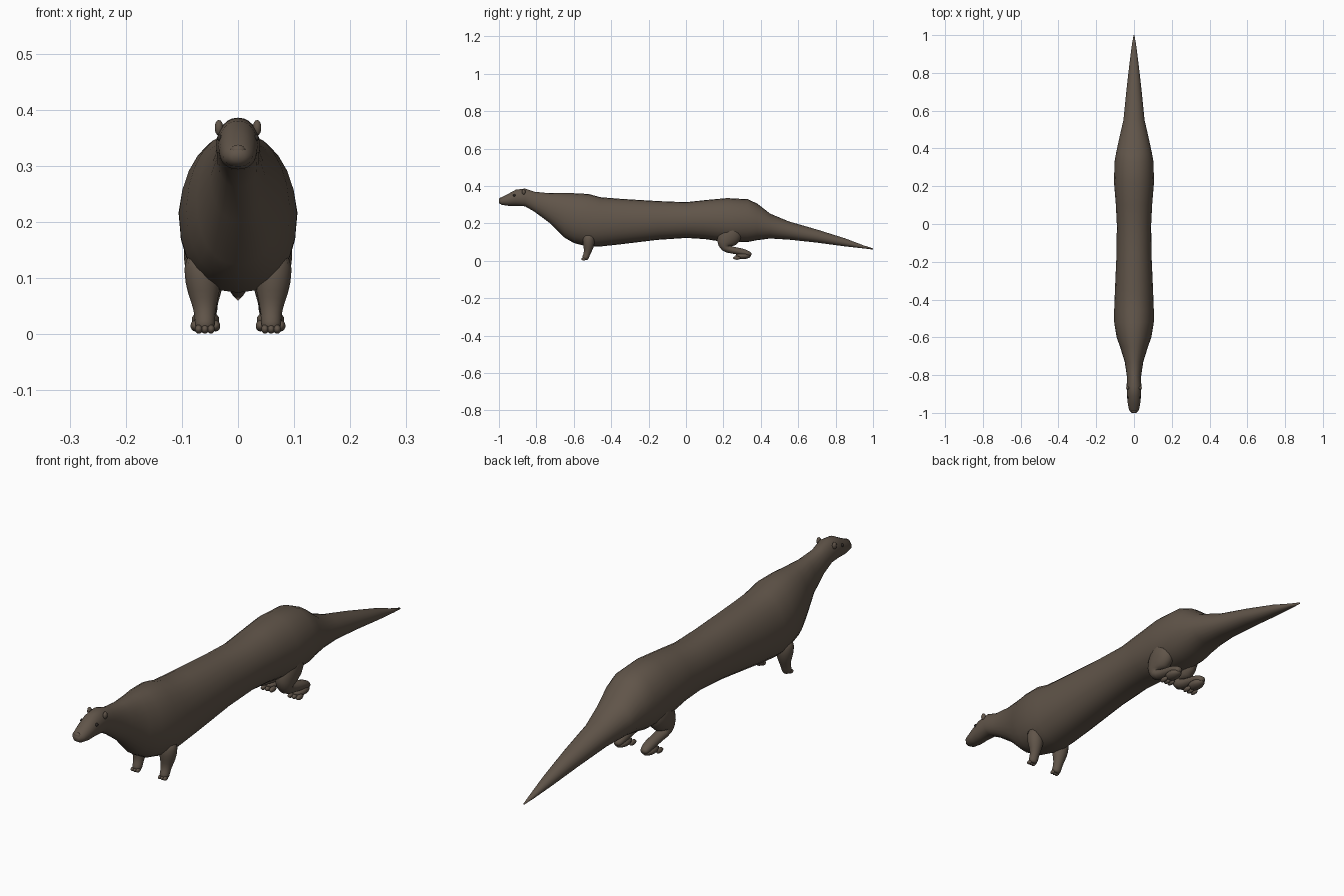
import bpy, bmesh, math
from mathutils import Vector

if "Cube" in bpy.data.objects:
    bpy.data.objects.remove(bpy.data.objects["Cube"])


def material(name, rgb):
    m = bpy.data.materials.new(name)
    m.diffuse_color = (*rgb, 1)
    m.use_nodes = True
    m.node_tree.nodes["Principled BSDF"].inputs["Base Color"].default_value = m.diffuse_color
    return m


FUR = material("brown fur", (0.118, 0.090, 0.067))
DARK = material("dark eye", (0.03, 0.024, 0.02))


def finish(bm, name, mat, mirror=False, subdiv=0):
    bmesh.ops.recalc_face_normals(bm, faces=bm.faces)
    for f in bm.faces:
        f.smooth = True
    me = bpy.data.meshes.new(name)
    bm.to_mesh(me)
    bm.free()
    me.materials.append(mat)
    ob = bpy.data.objects.new(name, me)
    bpy.context.collection.objects.link(ob)
    if mirror:
        ob.modifiers.new("mirror", 'MIRROR').use_mirror_merge = False
    if subdiv:
        s = ob.modifiers.new("smooth", 'SUBSURF')
        s.levels = s.render_levels = subdiv
    return ob


def skin(bm, rings):
    loops = [[bm.verts.new(p) for p in r] for r in rings]
    n = len(loops[0])
    for a, b in zip(loops, loops[1:]):
        for i in range(n):
            j = (i + 1) % n
            bm.faces.new((a[i], a[j], b[j], b[i]))
    bm.faces.new(loops[0])
    bm.faces.new(loops[-1][::-1])


def limb(bm, path, n=10):
    """Tube through (x, y, z, radius, width factor) stations."""
    pts = [Vector(p[:3]) for p in path]
    rings = []
    for i, p in enumerate(path):
        d = (pts[min(i + 1, len(pts) - 1)] - pts[max(i - 1, 0)]).normalized()
        u = Vector((1, 0, 0))
        u = (u - d * u.dot(d)).normalized()
        v = d.cross(u)
        rings.append([pts[i] + u * math.cos(2 * math.pi * k / n) * p[3] * p[4]
                      + v * math.sin(2 * math.pi * k / n) * p[3] for k in range(n)])
    skin(bm, rings)


def blob(bm, loc, size):
    r = bmesh.ops.create_uvsphere(bm, u_segments=10, v_segments=7, radius=1)
    for v in r["verts"]:
        v.co = Vector([c * s + l for c, s, l in zip(v.co, size, loc)])


# Body: head, neck, trunk and tail as one loft (y, top z, bottom z, half width)
STATIONS = [
    (-1.0, .328, .308, .012), (-.985, .340, .299, .026), (-.95, .358, .294, .033),
    (-.91, .380, .294, .036), (-.86, .386, .291, .039), (-.81, .369, .262, .037),
    (-.73, .361, .203, .049), (-.65, .361, .124, .074), (-.60, .361, .095, .092),
    (-.52, .357, .074, .105), (-.46, .340, .076, .105), (-.35, .331, .088, .101),
    (-.15, .319, .112, .092), (.0, .313, .122, .091), (.10, .324, .116, .096),
    (.22, .335, .098, .106), (.33, .329, .100, .103), (.38, .306, .110, .094),
    (.45, .252, .119, .079), (.55, .210, .113, .056), (.70, .167, .097, .041),
    (.85, .120, .077, .024), (.95, .082, .066, .011), (1.0, .066, .060, .002)]


def body_ring(y, top, bot, hw, n=24):
    mid, h = (top + bot) / 2, (top - bot) / 2
    e = 0.9
    out = []
    for k in range(n):
        a = 2 * math.pi * k / n
        c, s = math.cos(a), math.sin(a)
        x = math.copysign(abs(c) ** e, c) * hw
        if s > 0:
            x *= 1 - 0.10 * s          # slightly narrower back
        out.append(Vector((x, y, mid + math.copysign(abs(s) ** e, s) * h)))
    return out


bm = bmesh.new()
skin(bm, [body_ring(*s) for s in STATIONS])
finish(bm, "body", FUR)

# Front legs with small paws
bm = bmesh.new()
limb(bm, [(.066, -.52, .15, .035, 1), (.062, -.52, .09, .035, 1), (.060, -.523, .06, .024, 1.05),
          (.059, -.53, .035, .018, 1.05), (.059, -.538, .016, .019, 1.05), (.059, -.543, .005, .015, 1)])
finish(bm, "front_leg", FUR, True, 1)
bm = bmesh.new()
for dx in (-.011, 0, .011):
    blob(bm, (.059 + dx, -.547, .009), (.007, .013, .008))
finish(bm, "front_toes", FUR, True)

# Hind legs: thigh, folded shank and flat foot
bm = bmesh.new()
limb(bm, [(.056, .27, .19, .055, .8), (.058, .235, .13, .068, .62), (.058, .20, .092, .052, .65),
          (.058, .205, .066, .028, 1), (.058, .25, .056, .018, 1.25), (.058, .30, .048, .021, 1.15),
          (.058, .335, .036, .017, 1.2), (.058, .35, .03, .010, 1.2)])
finish(bm, "hind_leg", FUR, True, 1)
bm = bmesh.new()
blob(bm, (.058, .305, .026), (.026, .042, .017))
for dx in (-.018, 0, .018):
    blob(bm, (.058 + dx, .272, .015), (.009, .020, .010))
finish(bm, "hind_foot", FUR, True)

# Ears, eyes and nose
bm = bmesh.new()
blob(bm, (.034, -.868, .368), (.008, .010, .014))
finish(bm, "ear", FUR, True)
bm = bmesh.new()
blob(bm, (.0325, -.918, .350), (.005, .007, .006))
finish(bm, "eye", DARK, True)
bm = bmesh.new()
blob(bm, (0, -.990, .328), (.014, .010, .010))
finish(bm, "nose", FUR)
